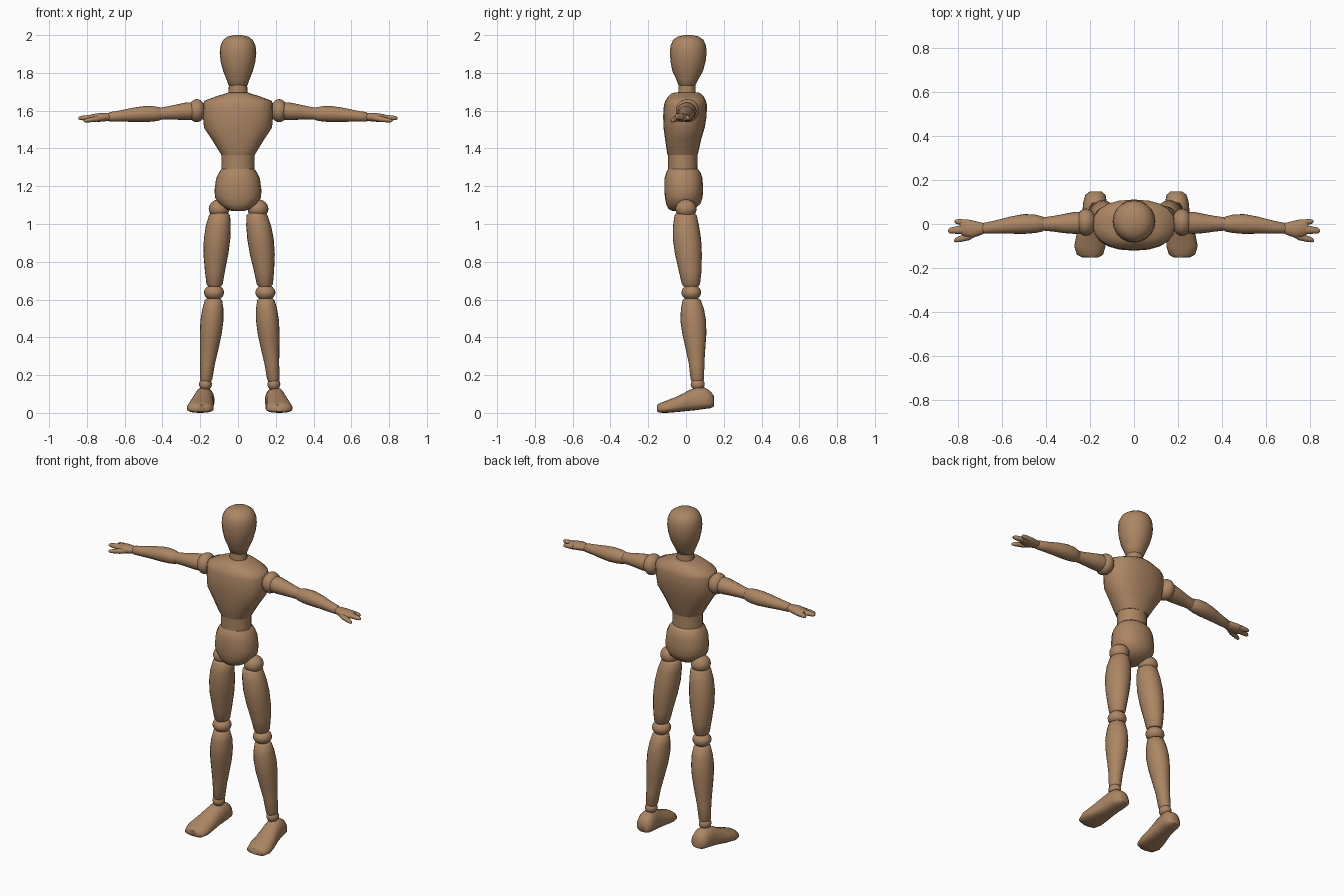
import bpy, bmesh, math

wood = bpy.data.materials.new("brown wood")
wood.diffuse_color = (0.41, 0.235, 0.125, 1)


def loft(name, axis, rings, side=1, power=2.0, taper=0.0, shift=False, n=20):
    """Closed skin through oval rings: (along axis, centre a, centre b, radius a, radius b)."""
    bm = bmesh.new()
    loops = []
    for t, a, b, ra, rb in rings:
        loop = []
        for i in range(n):
            w = 2 * math.pi * i / n
            c, s = math.cos(w), math.sin(w)
            u = math.copysign(abs(c) ** (2 / power), c) * (1 - taper * s)
            v = math.copysign(abs(s) ** (2 / power), s)
            p, q = a + ra * u, b + rb * v
            x, y, z = {"x": (t, p, q), "y": (p, t, q), "z": (p, q, t)}[axis]
            x *= side
            if shift:  # legs lean slightly to one side
                x += lean(z)
            loop.append(bm.verts.new((x, y, z)))
        loops.append(loop)
    for r, s in zip(loops, loops[1:]):
        for i in range(n):
            j = (i + 1) % n
            bm.faces.new((r[i], r[j], s[j], s[i]))
    bm.faces.new(loops[0])
    bm.faces.new(loops[-1])
    finish(name, bm)


def ball(name, centre, radii):
    bm = bmesh.new()
    bmesh.ops.create_uvsphere(bm, u_segments=20, v_segments=12, radius=1)
    bmesh.ops.scale(bm, vec=radii, verts=bm.verts)
    bmesh.ops.translate(bm, vec=centre, verts=bm.verts)
    finish(name, bm)


def finish(name, bm):
    bmesh.ops.recalc_face_normals(bm, faces=bm.faces)
    me = bpy.data.meshes.new(name)
    bm.to_mesh(me)
    bm.free()
    me.materials.append(wood)
    ob = bpy.data.objects.new(name, me)
    bpy.context.collection.objects.link(ob)
    bpy.ops.object.select_all(action='DESELECT')
    ob.select_set(True)
    bpy.context.view_layer.objects.active = ob
    bpy.ops.object.shade_smooth_by_angle(angle=math.radians(50))


def lean(z):
    return 0.009 * max(0, min(1, (1.1 - z) / 0.4))


# Head and neck
loft("head", "z", [
    (1.725, 0, .005, .035, .032), (1.735, 0, .005, .05, .045), (1.765, 0, .007, .061, .058),
    (1.81, 0, .009, .079, .081), (1.86, 0, .011, .092, .093), (1.905, 0, .012, .097, .097),
    (1.945, 0, .012, .093, .094), (1.975, 0, .012, .078, .08), (1.992, 0, .012, .054, .056),
    (2.0, 0, .012, .022, .022)])
loft("neck", "z", [(1.67, 0, .005, .052, .048), (1.70, 0, .005, .05, .046), (1.75, 0, .005, .048, .044)])

# Chest, waist and pelvis
loft("chest", "z", [
    (1.365, 0, -.018, .088, .078), (1.375, 0, -.018, .094, .082), (1.45, 0, -.015, .14, .096),
    (1.51, 0, -.01, .18, .109), (1.57, 0, -.006, .186, .115), (1.63, 0, -.003, .187, .114),
    (1.652, 0, -.002, .178, .108), (1.675, 0, 0, .118, .094), (1.69, 0, 0, .07, .078),
    (1.697, 0, .003, .05, .06)], power=2.3)
loft("waist", "z", [(1.27, 0, -.016, .088, .078), (1.33, 0, -.017, .086, .077), (1.39, 0, -.018, .088, .078)])
loft("pelvis", "z", [
    (1.068, 0, -.03, .03, .04), (1.08, 0, -.025, .065, .068), (1.105, 0, -.015, .1, .09),
    (1.14, 0, -.012, .122, .1), (1.18, 0, -.012, .124, .102), (1.24, 0, -.013, .116, .101),
    (1.275, 0, -.014, .1, .09), (1.292, 0, -.016, .086, .077)], power=2.2)

for side, tag in ((-1, "left"), (1, "right")):
    # Arm
    ball(tag + "_shoulder", (side * .218, .008, 1.60), (.046, .062, .061))
    loft(tag + "_upper_arm", "x", [
        (.235, .006, 1.598, .048, .046), (.27, .005, 1.597, .05, .047), (.32, .002, 1.593, .043, .041),
        (.37, .001, 1.588, .035, .035), (.42, 0, 1.583, .029, .031)], side)
    loft(tag + "_forearm", "x", [
        (.40, 0, 1.583, .024, .026), (.415, 0, 1.583, .034, .035), (.45, .001, 1.583, .042, .041),
        (.50, 0, 1.582, .045, .042), (.56, -.005, 1.578, .039, .037), (.63, -.014, 1.571, .03, .029),
        (.68, -.019, 1.567, .025, .025), (.69, -.02, 1.566, .018, .018)], side)
    # Hand with two finger groups and a thumb
    loft(tag + "_palm", "x", [
        (.67, -.018, 1.567, .02, .018), (.70, -.022, 1.566, .03, .022), (.735, -.023, 1.564, .04, .023),
        (.77, -.018, 1.562, .038, .02), (.79, -.015, 1.561, .028, .014)], side)
    loft(tag + "_outer_fingers", "x", [
        (.75, .003, 1.562, .017, .016), (.79, .009, 1.56, .013, .013), (.808, .011, 1.559, .01, .01),
        (.815, .012, 1.558, .004, .004)], side, n=12)
    loft(tag + "_long_fingers", "x", [
        (.75, -.023, 1.564, .022, .018), (.80, -.027, 1.562, .018, .014), (.835, -.03, 1.561, .013, .011),
        (.845, -.031, 1.56, .005, .005)], side, n=12)
    loft(tag + "_thumb", "x", [
        (.71, -.038, 1.562, .015, .015), (.75, -.056, 1.556, .018, .015), (.79, -.068, 1.55, .014, .012),
        (.81, -.073, 1.547, .01, .009), (.817, -.075, 1.546, .004, .004)], side, n=12)

    # Leg
    ball(tag + "_hip", (side * .103 + .003, 0, 1.08), (.055, .056, .05))
    loft(tag + "_thigh", "z", [
        (.67, .133, .026, .034, .04), (.682, .133, .026, .043, .048), (.75, .13, .022, .053, .06),
        (.84, .123, .013, .066, .071), (.92, .115, .005, .07, .075), (.99, .107, .0, .066, .069),
        (1.045, .099, -.002, .056, .059), (1.057, .099, -.002, .045, .048)], side, shift=True)
    ball(tag + "_knee", (side * .136 + .009, .028, .637), (.053, .052, .042))
    loft(tag + "_shin", "z", [
        (.165, .179, .06, .026, .029), (.178, .178, .06, .033, .036), (.26, .17, .056, .039, .041),
        (.34, .161, .05, .049, .052), (.42, .153, .044, .058, .064), (.49, .147, .038, .061, .068),
        (.55, .142, .034, .056, .061), (.597, .139, .03, .046, .048), (.605, .139, .03, .036, .038)],
        side, shift=True)
    ball(tag + "_ankle", (side * .181 + .009, .062, .152), (.034, .037, .034))
    loft(tag + "_foot", "y", [
        (-.153, .207, .026, .032, .017), (-.14, .209, .027, .058, .025), (-.10, .209, .034, .07, .033),
        (-.04, .203, .048, .064, .042), (.02, .194, .067, .055, .055), (.06, .19, .076, .052, .06),
        (.10, .186, .078, .052, .056), (.132, .184, .069, .045, .043), (.148, .183, .062, .026, .028)],
        side, power=2.5, taper=.2, shift=True)

# Rest the soles exactly on the ground
low = min(v.co.z for o in bpy.data.objects for v in o.data.vertices)
for o in bpy.data.objects:
    if o.name.endswith("_foot"):
        for v in o.data.vertices:
            v.co.z -= low * max(0, 1 - v.co.z / .12)
